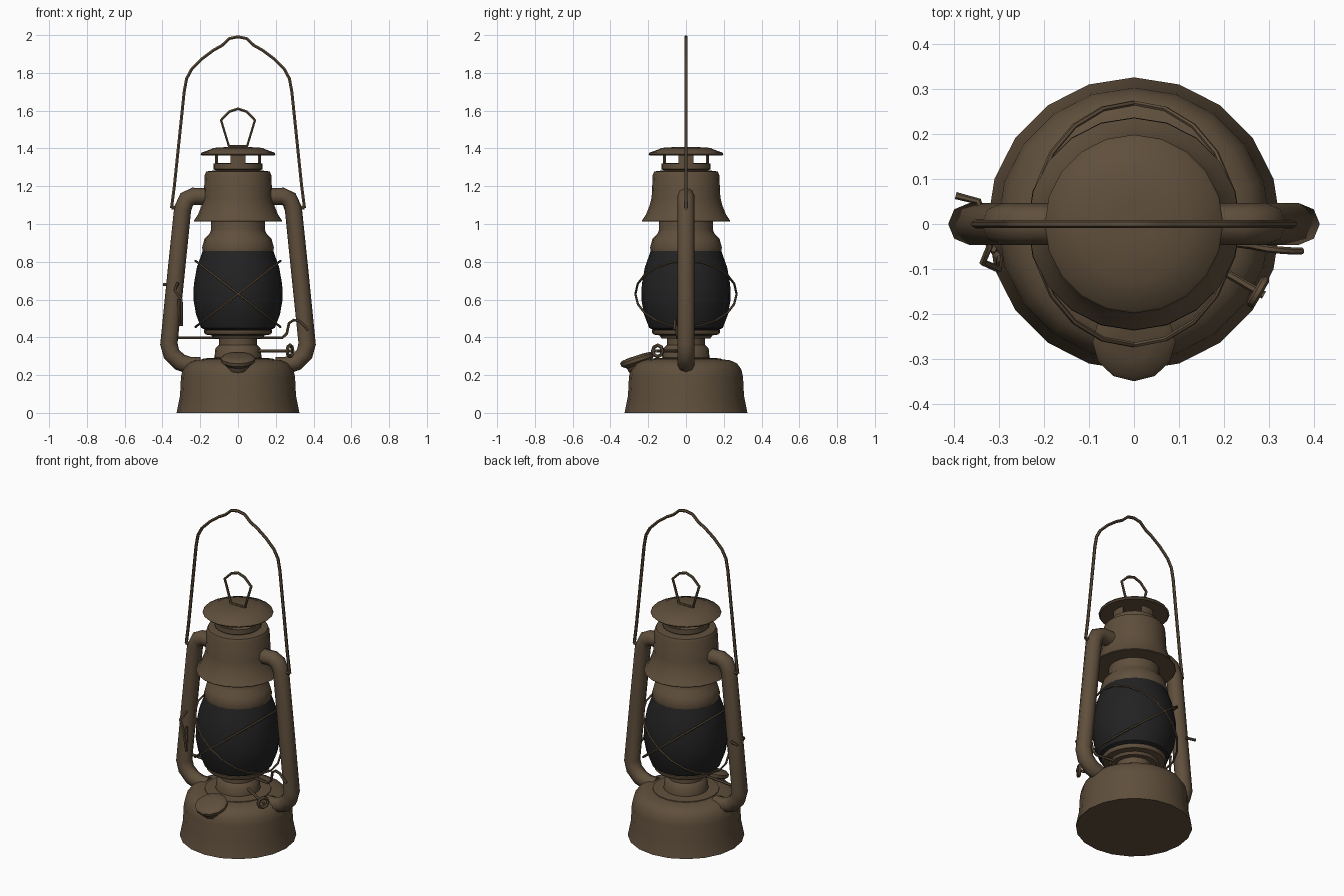
import bpy
import bmesh
from math import sin, cos, pi, radians
from mathutils import Matrix, Vector

if "Cube" in bpy.data.objects:
    bpy.data.objects.remove(bpy.data.objects["Cube"])


def material(name, rgb):
    m = bpy.data.materials.new(name)
    m.use_nodes = True
    m.diffuse_color = (*rgb, 1)
    bsdf = m.node_tree.nodes["Principled BSDF"]
    bsdf.inputs["Base Color"].default_value = (*rgb, 1)
    bsdf.inputs["Roughness"].default_value = 0.7
    return m


BROWN = material("aged_brown_metal", (0.115, 0.078, 0.045))
DARK = material("smoked_glass", (0.016, 0.016, 0.017))


def smooth(ob, angle):
    bpy.ops.object.select_all(action="DESELECT")
    ob.select_set(True)
    bpy.context.view_layer.objects.active = ob
    bpy.ops.object.shade_smooth_by_angle(angle=radians(angle))


def add(name, bm, mat, angle=40):
    bmesh.ops.recalc_face_normals(bm, faces=bm.faces)
    me = bpy.data.meshes.new(name)
    bm.to_mesh(me)
    bm.free()
    me.materials.append(mat)
    ob = bpy.data.objects.new(name, me)
    bpy.context.collection.objects.link(ob)
    smooth(ob, angle)
    return ob


def lathe(name, profile, mat=BROWN, sides=20, place=Matrix(), angle=40):
    """Turn a list of (radius, height) points into a capped round part."""
    bm = bmesh.new()
    rings = []
    for r, z in profile:
        rings.append([bm.verts.new((r * cos(2 * pi * i / sides),
                                    r * sin(2 * pi * i / sides), z))
                      for i in range(sides)])
    for a, b in zip(rings, rings[1:]):
        for i in range(sides):
            j = (i + 1) % sides
            bm.faces.new((a[i], a[j], b[j], b[i]))
    bm.faces.new(rings[0][::-1])
    bm.faces.new(rings[-1])
    bm.transform(place)
    return add(name, bm, mat, angle)


def wire(name, points, radius, sides=6, closed=False):
    """Sweep a round section along a path of straight segments."""
    cu = bpy.data.curves.new(name, "CURVE")
    cu.dimensions = "3D"
    cu.bevel_depth = radius
    cu.bevel_resolution = (sides - 4) // 2
    cu.use_fill_caps = True
    sp = cu.splines.new("POLY")
    sp.points.add(len(points) - 1)
    for p, co in zip(sp.points, points):
        p.co = (*co, 1)
    sp.use_cyclic_u = closed
    cu.materials.append(BROWN)
    ob = bpy.data.objects.new(name, cu)
    bpy.context.collection.objects.link(ob)
    bpy.ops.object.select_all(action="DESELECT")
    ob.select_set(True)
    bpy.context.view_layer.objects.active = ob
    bpy.ops.object.convert(target="MESH")
    smooth(bpy.context.view_layer.objects.active, 50)


# Fuel tank, burner and globe seat
lathe("fuel_tank", [(.325, 0), (.322, .015), (.307, .09), (.302, .19), (.293, .23),
                    (.27, .262), (.235, .278), (.19, .284)])
lathe("burner", [(.19, .27), (.185, .288), (.125, .292), (.12, .34), (.1, .36), (.1, .41)])
lathe("globe_seat", [(.13, .395), (.14, .41), (.172, .415), (.18, .425), (.18, .437), (.165, .445)])

# Glass globe
lathe("globe", [(.17, .437), (.195, .45), (.222, .52), (.236, .6), (.234, .68),
                (.218, .77), (.186, .86)], DARK)

# Chimney, hood and vent
lathe("chimney_collar", [(.187, .855), (.19, .875), (.178, .92), (.15, .95), (.143, .97), (.143, 1.05)])
lathe("hood", [(.232, 1.012), (.235, 1.016), (.212, 1.05), (.192, 1.1), (.182, 1.14),
               (.176, 1.26), (.168, 1.278), (.13, 1.283)])
lathe("vent_base", [(.12, 1.27), (.12, 1.285), (.13, 1.29), (.13, 1.32), (.115, 1.322)])
lathe("cap", [(.12, 1.362), (.19, 1.362), (.198, 1.37), (.193, 1.378), (.145, 1.395),
              (.13, 1.403), (.05, 1.408)])

# Four curved posts leave the vent slots open
bm = bmesh.new()
for k in range(4):
    grid = []
    for step in range(-2, 3):
        t = k * pi / 2 + step * .17
        grid.append([bm.verts.new((r * cos(t), r * sin(t), z))
                     for r, z in ((.122, 1.31), (.122, 1.37), (.113, 1.37), (.113, 1.31))])
    for a, b in zip(grid, grid[1:]):
        for i in range(4):
            j = (i + 1) % 4
            bm.faces.new((a[i], a[j], b[j], b[i]))
    bm.faces.new(grid[0])
    bm.faces.new(grid[-1])
add("vent_posts", bm, BROWN)

# Side tubes
TUBE = [(.16, 1.145), (.235, 1.147), (.272, 1.13), (.293, 1.08), (.33, .72),
        (.366, .365), (.352, .312), (.31, .27), (.26, .252), (.2, .25)]
for side, label in ((1, "left"), (-1, "right")):
    wire(label + "_tube", [(side * x, 0, z) for x, z in TUBE], .046, 8)

# Carrying bail and its end eyes
HALF = [(.352, 1.085), (.337, 1.2), (.285, 1.7), (.272, 1.77), (.245, 1.82),
        (.19, 1.875), (.13, 1.92), (.085, 1.945), (.045, 1.982)]
bail = [(-x, 0, z) for x, z in HALF] + [(0, 0, 1.991)] + [(x, 0, z) for x, z in HALF[::-1]]
wire("carrying_bail", bail, .009)
for side, label in ((1, "left"), (-1, "right")):
    wire(label + "_bail_hook", [(side * .352, 0, 1.085), (side * .30, 0, 1.09)], .01)

# Lifting ring on the cap
RING = [(.048, 1.412), (.09, 1.55), (.045, 1.595)]
ring = [(-x, 0, z) for x, z in RING] + [(0, 0, 1.61)] + [(x, 0, z) for x, z in RING[::-1]]
wire("cap_ring", ring, .008, closed=True)

# Two crossed guard hoops round the globe
for slope, label in ((1, "rising"), (-1, "falling")):
    hoop = []
    for i in range(20):
        t = 2 * pi * i / 20
        hoop.append((.225 * cos(t), .268 * sin(t), .63 + slope * .175 * cos(t)))
    wire(label + "_guard_hoop", hoop, .006, closed=True)

# Globe lifting crank
wire("lift_rod", [(-.33, .02, .398), (.235, -.045, .398), (.258, -.048, .42), (.27, -.05, .475),
                  (.295, -.055, .492), (.325, -.058, .485), (.355, -.06, .455), (.372, -.06, .44)], .008)

# Looped lever on the right tube
wire("side_lever", [(-.395, .063, .68), (-.345, .05, .68), (-.32, -.05, .685), (-.335, -.085, .65),
                    (-.30, -.1, .6), (-.298, -.075, .465), (-.31, -.06, .465), (-.312, -.055, .6)], .008)

# Wick shaft with a wheel
direction = Vector((.17, -.1, 0)).normalized()
hub = Vector((.275, -.15, .328))
wire("wick_shaft", [hub - direction * .22, hub + direction * .015], .009)
across = direction.cross(Vector((0, 0, 1)))
wire("wick_wheel", [hub + .03 * (across * cos(a * pi / 4) + Vector((0, 0, sin(a * pi / 4))))
                    for a in range(8)], .01, closed=True)

# Tilted filler cap
tilt = Matrix.Translation((0, -.25, .255)) @ Matrix.Rotation(radians(18), 4, "X")
lathe("filler_cap", [(.05, -.04), (.062, -.02), (.066, .0), (.09, .018), (.092, .036),
                     (.08, .046), (.04, .05)], sides=12, place=tilt)
